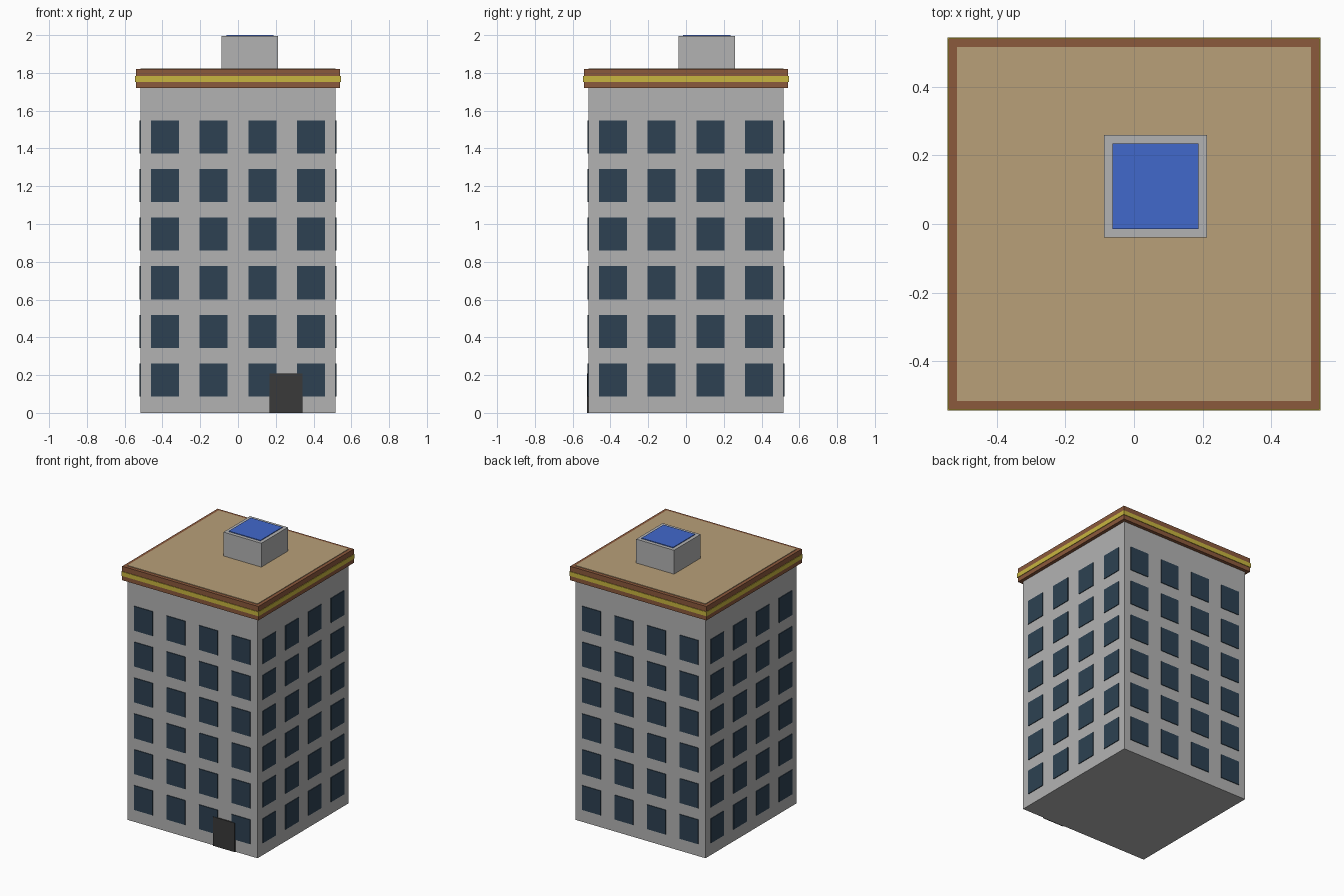
import bpy
from math import pi
from mathutils import Matrix, Vector

cube = bpy.data.objects.get("Cube")
if cube:
    bpy.data.objects.remove(cube, do_unlink=True)


def material(name, r, g, b):
    m = bpy.data.materials.new(name)
    m.use_nodes = True
    m.diffuse_color = (r, g, b, 1)
    m.node_tree.nodes["Principled BSDF"].inputs["Base Color"].default_value = (r, g, b, 1)
    return m


concrete = material("concrete grey", 0.45, 0.45, 0.45)
brick = material("cornice brown", 0.26, 0.1, 0.045)
yellow = material("band yellow", 0.58, 0.46, 0.05)
gravel = material("roof tan", 0.48, 0.35, 0.19)
glass = material("window blue grey", 0.026, 0.053, 0.084)
dark = material("door charcoal", 0.042, 0.042, 0.042)
blue = material("hatch blue", 0.053, 0.14, 0.6)


def box(name, mat, low, high):
    """Axis-aligned box between two corners."""
    low, high = Vector(low), Vector(high)
    bpy.ops.mesh.primitive_cube_add(size=1)
    ob = bpy.context.object
    ob.name = name
    size, mid = high - low, (low + high) / 2
    ob.data.transform(Matrix.Translation(mid) @ Matrix.Diagonal((*size, 1)))
    ob.data.materials.append(mat)
    return ob


def slab(name, mat, half, z0, z1, x=0, y=0):
    """Square block centred on x, y."""
    return box(name, mat, (x - half, y - half, z0), (x + half, y + half, z1))


# Tower and cornice
WALL = 0.516
slab("tower_body", concrete, WALL, 0, 1.73)
slab("cornice", brick, 0.54, 1.72, 1.82)
slab("cornice_band", yellow, 0.544, 1.752, 1.783)
slab("roof_surface", gravel, WALL, 1.81, 1.824)

# Rooftop hut with its hatch
slab("roof_hut", concrete, 0.15, 1.82, 1.995, 0.063, 0.11)
slab("roof_hatch", blue, 0.125, 1.99, 2.0, 0.063, 0.11)

# Windows: the same grid of thin panes on each of the four walls
BAY, STOREY = 0.258, 0.257
for side, turn in (("front", 0), ("left", 1), ("back", 2), ("right", 3)):
    for floor in range(6):
        for col in range(4):
            x, z = (col - 1.5) * BAY, 0.175 + floor * STOREY
            pane = box(f"window_{side}_{floor + 1}_{col + 1}", glass,
                       (x - 0.074, -WALL - 0.005, z - 0.0875),
                       (x + 0.074, -WALL + 0.004, z + 0.0875))
            pane.data.transform(Matrix.Rotation(turn * pi / 2, 4, "Z"))

# Entrance door
box("front_door", dark, (0.168, -WALL - 0.008, 0), (0.341, -WALL + 0.001, 0.208))
